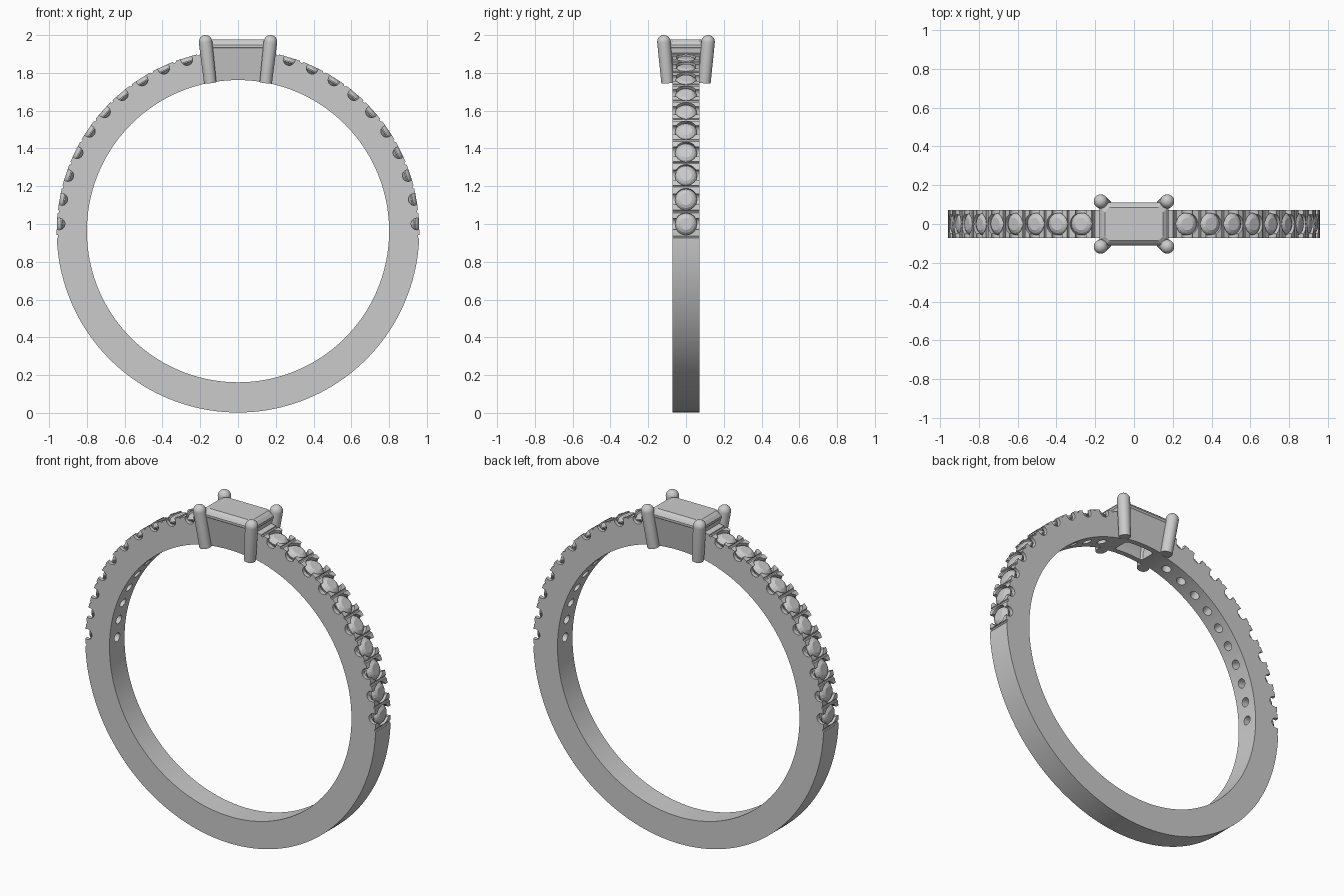
import bpy, bmesh, math
from mathutils import Matrix, Vector

if "Cube" in bpy.data.objects:
    bpy.data.objects.remove(bpy.data.objects["Cube"])

C, R_OUT, R_IN, HALF_W = 0.962, 0.96, 0.80, 0.071
FIRST, STEP, COUNT = 2.3, 7.9, 10


def finish(bm, name, smooth=None):
    bmesh.ops.recalc_face_normals(bm, faces=bm.faces)
    me = bpy.data.meshes.new(name)
    bm.to_mesh(me)
    bm.free()
    ob = bpy.data.objects.new(name, me)
    bpy.context.collection.objects.link(ob)
    if smooth:
        shade(ob, smooth)
    return ob


def shade(ob, deg):
    bpy.ops.object.select_all(action='DESELECT')
    ob.select_set(True)
    bpy.context.view_layer.objects.active = ob
    bpy.ops.object.shade_smooth_by_angle(angle=math.radians(deg))


def skin(bm, loops):
    """Bridge equal-length loops of points and cap both ends."""
    rows = [[bm.verts.new(p) for p in lp] for lp in loops]
    n = len(rows[0])
    for a, b in zip(rows, rows[1:]):
        for i in range(n):
            j = (i + 1) % n
            bm.faces.new((a[i], a[j], b[j], b[i]))
    bm.faces.new(rows[0][::-1])
    bm.faces.new(rows[-1])


def lathe(bm, profile, n, mat, twist=0):
    """Solid of revolution about local z from (radius, height) pairs."""
    skin(bm, [[mat @ Vector((r * math.cos(2 * math.pi * (i + twist * k) / n),
                             r * math.sin(2 * math.pi * (i + twist * k) / n), h))
               for i in range(n)] for k, (r, h) in enumerate(profile)])


def octagon(x, y, c, z):
    """Rectangle with clipped corners, half sizes x and y."""
    return [Vector(p + (z,)) for p in (
        (x, -y + c), (x, y - c), (x - c, y), (-x + c, y),
        (-x, y - c), (-x, -y + c), (-x + c, -y), (x - c, -y))]


def radial(deg):
    """Frame at the ring centre whose z axis points outward at an angle."""
    return Matrix.Translation((0, 0, C)) @ Matrix.Rotation(math.radians(90 - deg), 4, 'Y')


def both_sides(angles):
    return [s for a in angles for s in (a, 180 - a)]


def cut(ob, *cutters):
    for c in cutters:
        c.hide_render = True
        m = ob.modifiers.new("cut", 'BOOLEAN')
        m.operation, m.solver, m.object = 'DIFFERENCE', 'EXACT', c
    dg = bpy.context.evaluated_depsgraph_get()
    me = bpy.data.meshes.new_from_object(ob.evaluated_get(dg))
    ob.modifiers.clear()
    ob.data = me


along_y = Matrix.Translation((0, 0, C)) @ Matrix.Rotation(math.pi / 2, 4, 'X')
stone_angles = both_sides([FIRST + STEP * i for i in range(COUNT)])
groove_angles = both_sides([FIRST + STEP * (i - 0.5) for i in range(COUNT + 1)])

# Plain band and the finger hole
bm = bmesh.new()
lathe(bm, [(R_OUT, -HALF_W), (R_OUT, HALF_W)], 160, along_y)
band = finish(bm, "band")
bm = bmesh.new()
lathe(bm, [(R_IN, -0.4), (R_IN, 0.4)], 160, along_y)
finger = finish(bm, "finger_cutter")

# Side scallops, stone seats with drill holes, and prong-splitting grooves
bm = bmesh.new()
for a in stone_angles:
    m = radial(a) @ Matrix.Translation((0, 0, 0.948)) @ Matrix.Rotation(math.pi / 2, 4, 'X')
    lathe(bm, [(0.031, -0.1), (0.031, 0.1)], 20, m)
scallops = finish(bm, "scallop_cutter")
bm = bmesh.new()
for a in stone_angles:
    lathe(bm, [(0.026, 0.7), (0.026, 0.893), (0.0585, 0.932), (0.0585, 0.985)], 24, radial(a))
seats = finish(bm, "seat_cutter")
bm = bmesh.new()
for a in groove_angles:
    m = radial(a) @ Matrix.Translation((0, 0, 0.961)) @ Matrix.Rotation(math.pi / 2, 4, 'X')
    lathe(bm, [(0.009, -0.1), (0.009, 0.1)], 8, m)
grooves = finish(bm, "groove_cutter")

# Opening beneath the centre stone
bm = bmesh.new()
skin(bm, [octagon(0.09, 0.048, 0.01, 1.70), octagon(0.10, 0.052, 0.01, 1.80),
          octagon(0.162, 0.098, 0.02, 1.943)])
opening = finish(bm, "opening_cutter")
cut(band, finger, scallops, seats, grooves, opening)
shade(band, 30)

# Tapered basket holding the centre stone
bm = bmesh.new()
skin(bm, [octagon(0.145, 0.077, 0.012, 1.73), octagon(0.175, 0.11, 0.02, 1.94)])
basket = finish(bm, "basket")
cut(basket, finger, opening)

# Step-cut centre stone
bm = bmesh.new()
skin(bm, [octagon(0.07, 0.008, 0.005, 1.83), octagon(0.135, 0.07, 0.02, 1.88),
          octagon(0.178, 0.112, 0.03, 1.935), octagon(0.178, 0.112, 0.03, 1.948),
          octagon(0.165, 0.10, 0.027, 1.965), octagon(0.15, 0.086, 0.024, 1.977)])
finish(bm, "centre_stone")

# Four leaning round-tipped prongs
bm = bmesh.new()
for sx in (-1, 1):
    for sy in (-1, 1):
        foot = Vector((sx * 0.147, sy * 0.098, 1.748))
        axis = Vector((sx * 0.172, sy * 0.117, 1.964)) - foot
        m = Matrix.Translation(foot) @ axis.to_track_quat('Z', 'Y').to_matrix().to_4x4()
        dome = [(0.036 * math.cos(t), axis.length + 0.036 * math.sin(t))
                for t in (math.pi / 2 * k / 8 for k in range(8))]
        lathe(bm, [(0.033, 0)] + dome + [(0.002, axis.length + 0.036)], 24, m)
finish(bm, "prongs", 40)

# Faceted round stones along both shoulders
bm = bmesh.new()
for a in stone_angles:
    lathe(bm, [(0.003, 0.89), (0.058, 0.932), (0.058, 0.938),
               (0.047, 0.951), (0.032, 0.959)], 16, radial(a))
finish(bm, "shoulder_stones")

# Remove the helpers once their cuts are baked
for helper in (finger, scallops, seats, grooves, opening):
    bpy.data.objects.remove(helper)
